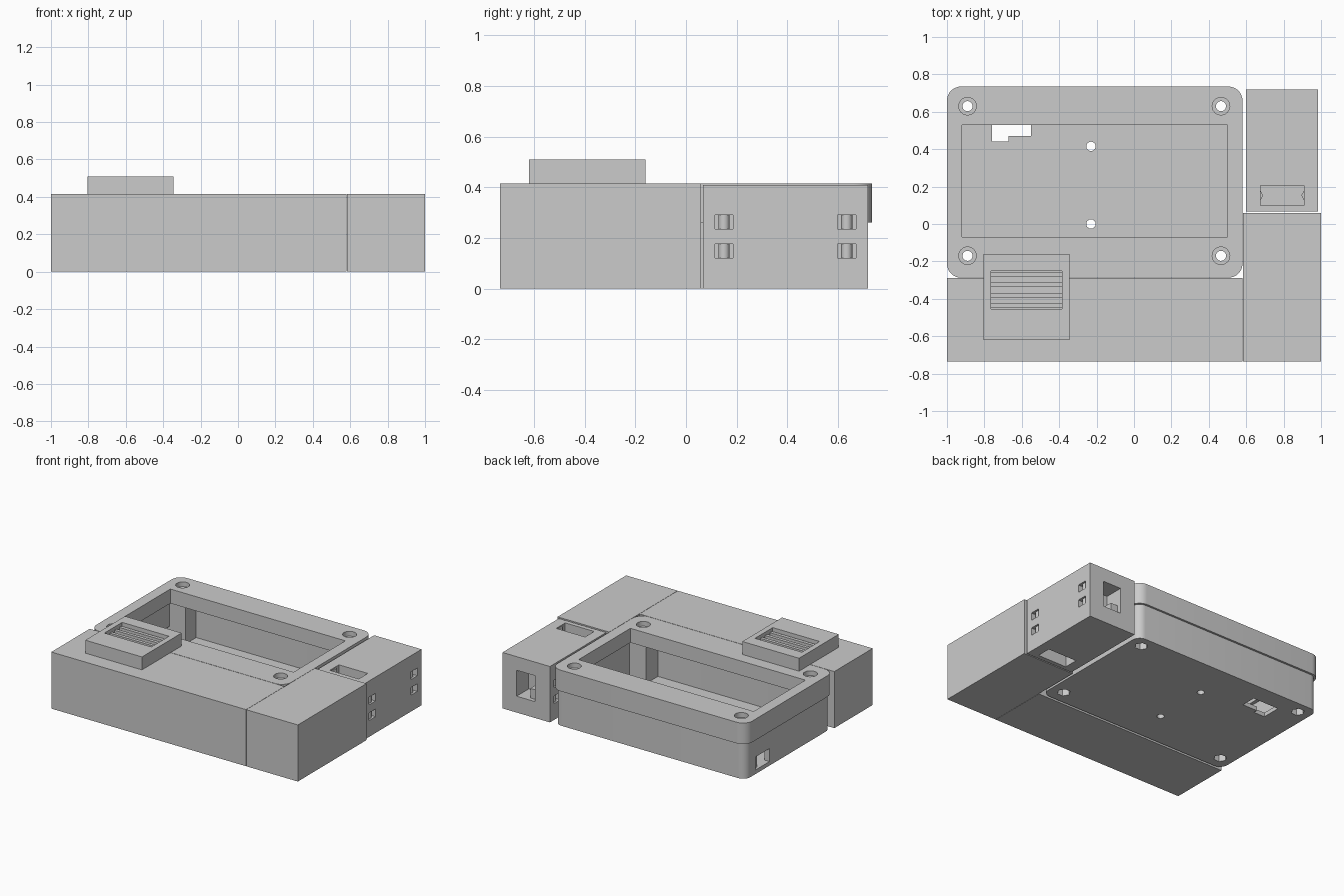
import bpy
import bmesh
from math import radians, sin, cos, pi

if "Cube" in bpy.data.objects:
    bpy.data.objects.remove(bpy.data.objects["Cube"], do_unlink=True)

grey = bpy.data.materials.new("light grey plastic")
grey.use_nodes = True
grey.diffuse_color = (0.6, 0.6, 0.6, 1)
grey.node_tree.nodes["Principled BSDF"].inputs["Base Color"].default_value = (0.6, 0.6, 0.6, 1)


def prism(name, outline, z0, z1):
    """Extrude a flat outline between two heights."""
    bm = bmesh.new()
    face = bm.faces.new([bm.verts.new((x, y, z0)) for x, y in outline])
    top = bmesh.ops.extrude_face_region(bm, geom=[face])["geom"]
    verts = [v for v in top if isinstance(v, bmesh.types.BMVert)]
    bmesh.ops.translate(bm, verts=verts, vec=(0, 0, z1 - z0))
    bmesh.ops.recalc_face_normals(bm, faces=bm.faces)
    mesh = bpy.data.meshes.new(name)
    bm.to_mesh(mesh)
    bm.free()
    mesh.materials.append(grey)
    obj = bpy.data.objects.new(name, mesh)
    bpy.context.collection.objects.link(obj)
    return obj


def box(name, x0, x1, y0, y1, z0, z1):
    return prism(name, [(x0, y0), (x1, y0), (x1, y1), (x0, y1)], z0, z1)


def rod(name, x, y, r, z0, z1, sides=24):
    steps = [2 * pi * i / sides for i in range(sides)]
    return prism(name, [(x + r * cos(a), y + r * sin(a)) for a in steps], z0, z1)


def rounded(name, x0, x1, y0, y1, r, z0, z1, steps=8):
    corners = [(x1 - r, y1 - r), (x0 + r, y1 - r), (x0 + r, y0 + r), (x1 - r, y0 + r)]
    pts = []
    for k, (cx, cy) in enumerate(corners):
        for i in range(steps + 1):
            a = pi / 2 * (k + i / steps)
            pts.append((cx + r * cos(a), cy + r * sin(a)))
    return prism(name, pts, z0, z1)


def cut(obj, cutter):
    """Subtract a cutter, keep the result and drop the cutter."""
    mod = obj.modifiers.new("cut", 'BOOLEAN')
    mod.operation = 'DIFFERENCE'
    mod.solver = 'EXACT'
    mod.object = cutter
    graph = bpy.context.evaluated_depsgraph_get()
    mesh = bpy.data.meshes.new_from_object(obj.evaluated_get(graph))
    obj.modifiers.clear()
    obj.data = mesh
    bpy.data.objects.remove(cutter, do_unlink=True)


def smooth(obj):
    bpy.ops.object.select_all(action='DESELECT')
    obj.select_set(True)
    bpy.context.view_layer.objects.active = obj
    bpy.ops.object.shade_smooth_by_angle(angle=radians(30))


TOP, SEAM, FLOOR = 0.415, 0.31, 0.03
screws = [(x, y) for x in (-0.89, 0.465) for y in (-0.17, 0.63)]

# Case tray: rounded, hollow, slightly inset below the lid
tray = rounded("case_tray", -0.985, 0.565, -0.272, 0.72, 0.06, 0, SEAM)
cut(tray, rounded("c", -0.945, 0.525, -0.232, 0.68, 0.03, FLOOR, 0.5))
cut(tray, box("c", -1.1, -0.9, 0.44, 0.6, FLOOR, 0.125))
cut(tray, prism("c", [(-0.76, 0.44), (-0.67, 0.44), (-0.67, 0.47), (-0.55, 0.47),
                      (-0.55, 0.58), (-0.76, 0.58)], -0.1, 0.1))
for y in (0, 0.415):
    cut(tray, rod("c", -0.23, y, 0.025, -0.1, 0.1))

# Lid: frame with a window and a skirt that overlaps the tray
lid = rounded("case_lid", -1, 0.58, -0.287, 0.735, 0.075, 0.26, TOP)
cut(lid, box("c", -0.92, 0.5, -0.07, 0.53, 0.2, 0.5))
cut(lid, rounded("c", -0.985, 0.565, -0.272, 0.72, 0.06, 0.2, SEAM))

# Screw posts, through holes, countersinks and nut pockets
for x, y in screws:
    post = box("screw_post", x - 0.075, x + 0.075, y - 0.075, y + 0.075, FLOOR, SEAM)
    cut(post, rod("c", x, y, 0.027, -0.1, 0.6))
    cut(post, rod("c", x, y, 0.045, -0.1, 0.08, 6))
    cut(tray, rod("c", x, y, 0.045, -0.1, 0.08, 6))
    cut(lid, rod("c", x, y, 0.027, 0.2, 0.6))
    cut(lid, rod("c", x, y, 0.047, 0.38, 0.6))
smooth(tray)
smooth(lid)

# L-shaped side compartment: bases and covers of the two sections
for name, z0, z1 in (("base", 0, SEAM), ("cover", SEAM, TOP)):
    box("front_bay_" + name, -1, 0.58, -0.735, -0.29, z0, z1)
    box("side_bay_" + name, 0.582, 1, -0.735, 0.06, z0, z1)

# Vented sensor housing on top
vent = box("vent_housing", -0.805, -0.345, -0.62, -0.16, TOP, 0.51)
cut(vent, box("c", -0.765, -0.385, -0.455, -0.25, 0.44, 0.6))
for i in range(4):
    y = -0.435 + 0.055 * i
    box("vent_slat", -0.765, -0.385, y - 0.012, y + 0.012, 0.44, 0.485)

# Separate plug box with pockets in its top, bottom, back and sides
plug = box("plug_box", 0.6, 0.985, 0.068, 0.72, 0, 0.41)
for z0, z1 in ((0.3, 0.5), (-0.1, 0.1)):
    cut(plug, box("c", 0.675, 0.91, 0.1, 0.205, z0, z1))
cut(plug, box("c", 0.72, 0.87, 0.58, 0.8, 0.12, 0.31))
box("plug_shelf", 0.72, 0.78, 0.58, 0.69, 0.12, 0.19)

# Tie slots on both sides, each with a round pin inside
for y in (0.15, 0.635):
    for z in (0.148, 0.263):
        for x0, x1 in ((0.5, 0.66), (0.925, 1.1)):
            cut(plug, box("c", x0, x1, y - 0.036, y + 0.036, z - 0.028, z + 0.028))
    for x in (0.635, 0.95):
        pin = rod("tie_pin", x, y, 0.022, 0.11, 0.3, 16)
        smooth(pin)

# Small clips at the ends of the top slot
for x, side in ((0.675, 1), (0.91, -1)):
    prism("slot_clip", [(x, 0.125), (x + side * 0.015, 0.153), (x, 0.18)], 0.3, 0.4)
